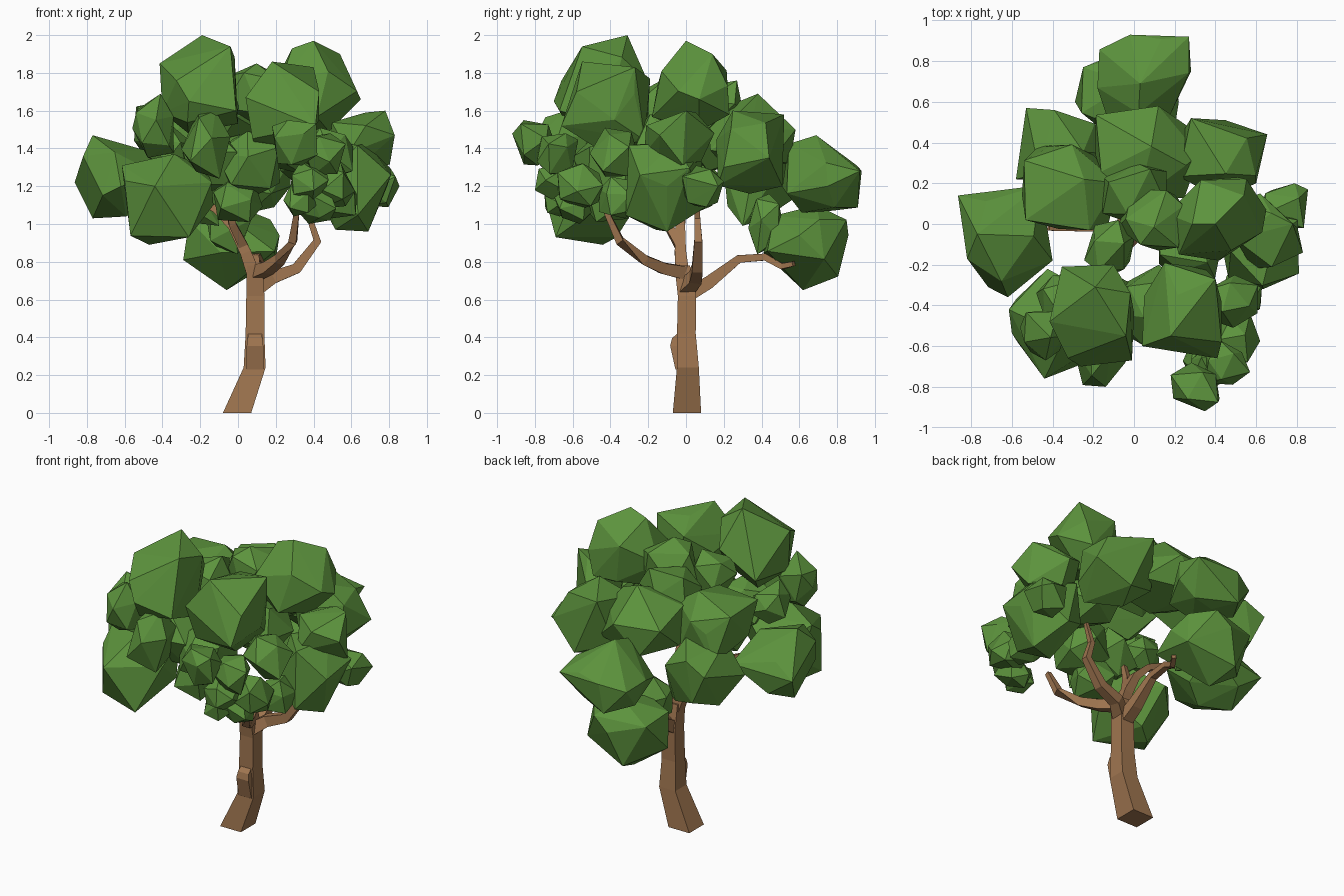
import bpy, bmesh, math, random
from mathutils import Vector, Euler


def material(name, rgb):
    m = bpy.data.materials.new(name)
    m.diffuse_color = (*rgb, 1)
    return m


LEAF = material("leaf green", (0.108, 0.292, 0.046))
BARK = material("bark brown", (0.35, 0.18, 0.08))


def finish(bm, name, mat):
    bmesh.ops.recalc_face_normals(bm, faces=bm.faces)
    me = bpy.data.meshes.new(name)
    bm.to_mesh(me)
    bm.free()
    me.materials.append(mat)
    ob = bpy.data.objects.new(name, me)
    bpy.context.collection.objects.link(ob)
    return ob


def limb(name, path, sides=4, upright=False):
    """Sweep a polygon along (x, y, z, radius) points."""
    bm = bmesh.new()
    pts = [Vector(p[:3]) for p in path]
    rings = []
    for i, p in enumerate(pts):
        d = pts[min(i + 1, len(pts) - 1)] - pts[max(i - 1, 0)]
        if upright:
            d = Vector((0, 0, 1))
        d.normalize()
        ref = Vector((0, 1, 0)) if abs(d.y) < 0.75 else Vector((1, 0, 0))
        u = d.cross(ref).normalized()
        v = d.cross(u)
        rings.append([])
        for k in range(sides):
            a = math.tau * (k + 0.5) / sides
            rings[-1].append(bm.verts.new(p + (u * math.cos(a) + v * math.sin(a)) * path[i][3]))
    for r0, r1 in zip(rings, rings[1:]):
        for k in range(sides):
            j = (k + 1) % sides
            bm.faces.new((r0[k], r0[j], r1[j], r1[k]))
    bm.faces.new(rings[0])
    bm.faces.new(rings[-1])
    return finish(bm, name, BARK)


def clump(name, centre, half, seed, corners=()):
    """Faceted leaf mass: uneven icosahedron fitted to a box, pulled out to given corners."""
    rng = random.Random(seed)
    bm = bmesh.new()
    bmesh.ops.create_icosphere(bm, subdivisions=1, radius=1)
    turn = Euler([rng.uniform(0, math.tau) for _ in range(3)]).to_matrix()
    pts = [turn @ (v.co + Vector([rng.uniform(-0.2, 0.2) for _ in range(3)])) for v in bm.verts]
    bm.clear()
    for i in range(3):
        for p in pts:
            p[i] = math.copysign(abs(p[i]) ** 0.85, p[i])
        lo, hi = min(p[i] for p in pts), max(p[i] for p in pts)
        for p in pts:
            p[i] = centre[i] + half[i] * (2 * (p[i] - lo) / (hi - lo) - 1)
    # a nearby point gives way to each corner so facets stay large
    for c in map(Vector, corners):
        near = min(pts, key=lambda p: (p - c).length)
        if (near - c).length < 0.12:
            pts.remove(near)
    for p in pts + [Vector(c) for c in corners]:
        bm.verts.new(p)
    bmesh.ops.convex_hull(bm, input=bm.verts)
    bmesh.ops.delete(bm, geom=[v for v in bm.verts if not v.link_faces], context='VERTS')
    return finish(bm, name, LEAF)


# Trunk with a bent foot and a knob on the front
limb("trunk", [(-0.005, 0.005, 0, 0.106), (0.088, 0.01, 0.24, 0.082), (0.09, 0.002, 0.42, 0.07),
               (0.092, 0.005, 0.62, 0.068), (0.088, -0.02, 0.78, 0.058)], upright=True)
limb("trunk_knob", [(0.09, -0.01, 0.23, 0.065), (0.09, -0.04, 0.355, 0.062),
                    (0.09, -0.035, 0.395, 0.055), (0.09, 0.0, 0.43, 0.05)], upright=True)

# Branches
limb("right_branch", [(0.1, 0.0, 0.66, 0.055), (0.18, 0.05, 0.715, 0.047), (0.31, 0.06, 0.765, 0.04),
                      (0.42, 0.065, 0.91, 0.03), (0.38, 0.06, 1.03, 0.022), (0.42, 0.06, 1.15, 0.015)])
limb("front_branch", [(0.09, 0.0, 0.74, 0.05), (0.16, -0.12, 0.765, 0.042), (0.22, -0.22, 0.81, 0.036),
                      (0.29, -0.35, 0.91, 0.03), (0.31, -0.42, 1.06, 0.02)])
limb("left_branch", [(0.08, -0.02, 0.74, 0.05), (0.04, -0.03, 0.85, 0.042), (-0.03, -0.03, 0.99, 0.035),
                     (-0.12, -0.02, 1.08, 0.027), (-0.42, -0.02, 1.22, 0.018)])
limb("centre_branch", [(0.08, -0.02, 0.74, 0.045), (0.03, -0.03, 0.88, 0.036),
                       (-0.03, -0.1, 1.0, 0.028), (-0.05, -0.15, 1.12, 0.018)])
limb("back_branch", [(0.09, 0.0, 0.62, 0.055), (0.09, 0.12, 0.69, 0.048), (0.09, 0.28, 0.815, 0.03),
                     (0.1, 0.42, 0.825, 0.026), (0.13, 0.51, 0.775, 0.022), (0.17, 0.57, 0.79, 0.018)])

# Large leaf masses: centre, half sizes, then outstanding corners
clump("front_left_crown", (-0.2, -0.45, 1.72), (0.2, 0.24, 0.24), "a",
      [(-0.19, -0.31, 2.0), (-0.04, -0.55, 1.94), (-0.415, -0.48, 1.85), (-0.26, -0.7, 1.65),
       (-0.01, -0.67, 1.6), (-0.1, -0.2, 1.75)])
clump("front_right_crown", (0.24, -0.43, 1.6), (0.19, 0.23, 0.23), "b",
      [(0.18, -0.55, 1.86), (0.4, -0.27, 1.83), (0.43, -0.58, 1.7), (0.41, -0.66, 1.52),
       (0.04, -0.6, 1.67), (0.15, -0.19, 1.77)])
clump("back_right_crown", (0.41, 0.02, 1.71), (0.22, 0.2, 0.22), "c",
      [(0.4, 0.0, 1.97), (0.54, 0.14, 1.9), (0.65, 0.07, 1.66), (0.51, 0.23, 1.58),
       (0.16, 0.05, 1.68)])
clump("left_mass", (-0.64, -0.09, 1.25), (0.18, 0.25, 0.21), "d",
      [(-0.865, 0.14, 1.22), (-0.46, 0.19, 1.25), (-0.62, -0.36, 1.2), (-0.4, -0.18, 1.25),
       (-0.77, -0.05, 1.47), (-0.77, -0.02, 1.03)])
clump("front_left_mass", (-0.37, -0.46, 1.15), (0.23, 0.24, 0.22), "e",
      [(-0.615, -0.42, 1.31), (-0.44, -0.76, 1.2), (-0.47, -0.44, 0.89), (-0.26, -0.69, 0.93),
       (-0.13, -0.45, 1.1)])
clump("right_upper_mass", (0.65, -0.05, 1.44), (0.17, 0.17, 0.15), "f",
      [(0.78, 0.0, 1.6), (0.83, -0.14, 1.47), (0.62, 0.15, 1.48)])
clump("right_lower_mass", (0.61, -0.11, 1.2), (0.2, 0.21, 0.23), "g",
      [(0.79, -0.1, 1.2), (0.69, -0.1, 0.96)])
clump("right_tip", (0.73, 0.09, 1.2), (0.12, 0.11, 0.11), "h", [(0.855, 0.17, 1.2)])
clump("back_mass", (0.05, 0.71, 1.26), (0.22, 0.2, 0.2), "i",
      [(-0.02, 0.93, 1.28), (0.27, 0.92, 1.28), (0.28, 0.75, 1.2), (0.03, 0.69, 1.47),
       (0.05, 0.77, 1.07), (-0.18, 0.67, 1.25)])
clump("back_low_mass", (-0.04, 0.63, 0.9), (0.24, 0.22, 0.2), "j",
      [(-0.06, 0.62, 0.65), (0.22, 0.6, 0.94), (-0.03, 0.86, 0.94), (-0.29, 0.6, 0.81),
       (-0.25, 0.77, 1.0)])
clump("back_right_mass", (0.43, 0.34, 1.38), (0.21, 0.18, 0.22), "k",
      [(0.28, 0.52, 1.58), (0.655, 0.44, 1.35), (0.45, 0.51, 1.2), (0.6, 0.2, 1.3)])
clump("back_left_mass", (-0.34, 0.38, 1.23), (0.21, 0.18, 0.2), "l",
      [(-0.53, 0.57, 1.32), (-0.58, 0.22, 1.22), (-0.1, 0.3, 0.99)])
clump("left_inner_mass", (-0.31, 0.18, 1.48), (0.23, 0.21, 0.2), "m",
      [(-0.13, -0.02, 1.48), (-0.41, 0.38, 1.5), (-0.55, 0.14, 1.44)])
clump("back_inner_mass", (0.06, 0.34, 1.48), (0.25, 0.23, 0.21), "n",
      [(0.32, 0.34, 1.5), (0.12, 0.58, 1.5)])
clump("top_inner_mass", (0.0, 0.15, 1.6), (0.16, 0.15, 0.15), "o", [(0.08, 0.27, 1.76)])
clump("centre_inner_mass", (0.09, 0.02, 1.69), (0.17, 0.15, 0.16), "p")
clump("middle_inner_mass", (-0.12, -0.11, 1.64), (0.125, 0.13, 0.14), "u")
clump("front_tuft", (-0.17, -0.64, 1.42), (0.13, 0.16, 0.18), "q")
clump("front_left_tuft", (-0.45, -0.55, 1.52), (0.11, 0.12, 0.17), "r")
clump("front_inner_mass", (0.05, -0.4, 1.32), (0.17, 0.2, 0.17), "s")
clump("front_left_inner_mass", (-0.14, -0.4, 1.34), (0.16, 0.17, 0.17), "v")
clump("back_stem_tuft", (-0.05, 0.42, 1.0), (0.12, 0.09, 0.16), "t")

# Small leaf tufts: centre and radius
small_tufts = [
    (0.30, -0.80, 1.43, 0.12), (0.38, -0.70, 1.23, 0.10), (0.46, -0.68, 1.37, 0.11),
    (0.50, -0.56, 1.20, 0.12), (0.42, -0.60, 1.10, 0.10), (0.48, -0.38, 1.38, 0.13),
    (0.33, -0.66, 1.13, 0.09), (0.52, -0.35, 1.14, 0.11), (0.0, -0.40, 1.14, 0.13),
    (0.28, -0.12, 1.42, 0.16), (-0.36, -0.36, 1.42, 0.12),
]
for n, (x, y, z, r) in enumerate(small_tufts, 1):
    clump(f"leaf_tuft_{n}", (x, y, z), (r, r, r), n)
